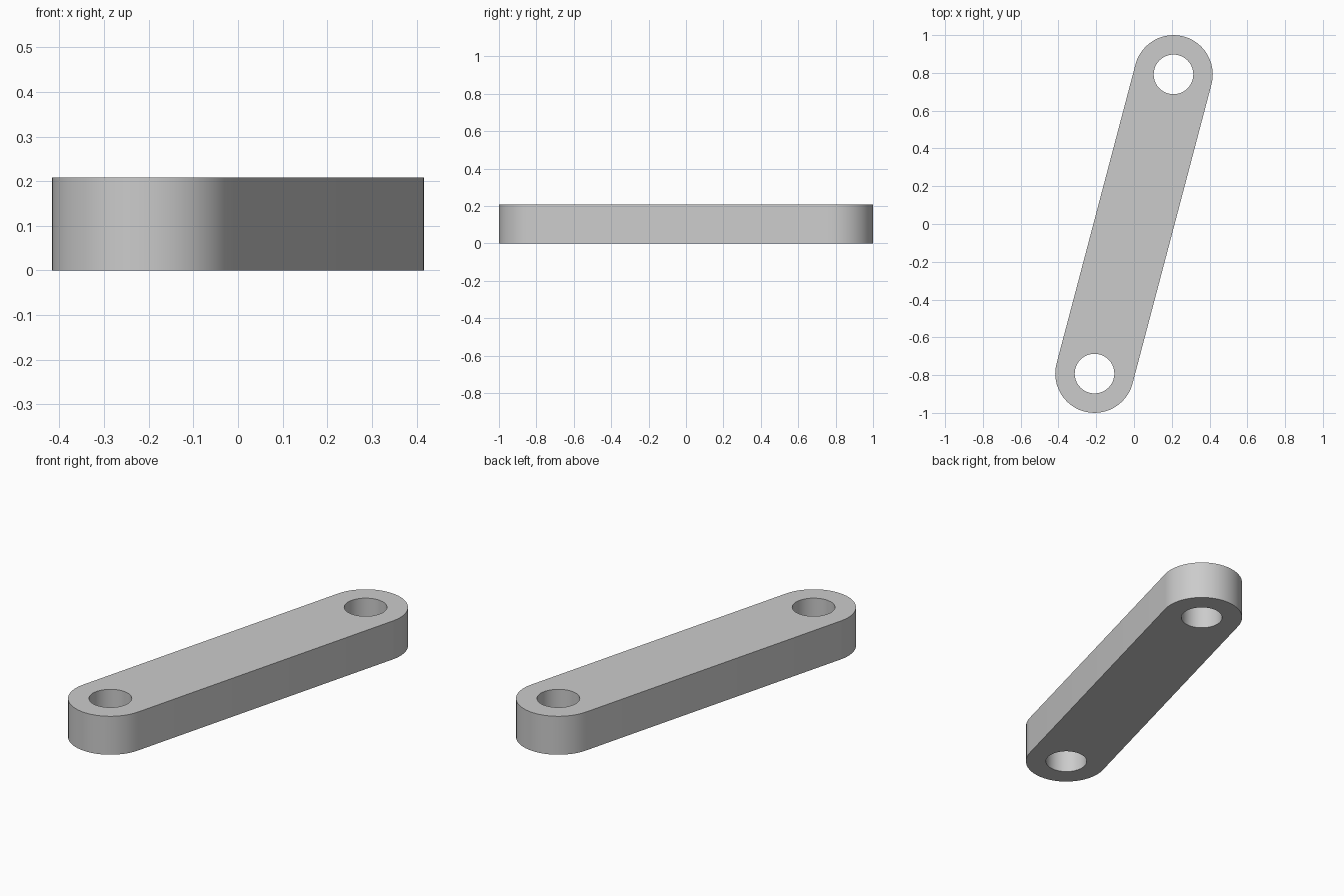
import bpy
import bmesh
from math import atan2, cos, sin, pi, radians
from mathutils import Vector

# Remove the default cube
cube = bpy.data.objects.get("Cube")
if cube:
    bpy.data.objects.remove(cube, do_unlink=True)

HEIGHT = 0.208
END_RADIUS = 0.208
HOLE_RADIUS = 0.105
CENTRE = Vector((0.209, 0.792))
TILT = atan2(CENTRE.y, CENTRE.x)

grey = bpy.data.materials.new("plain grey")
grey.use_nodes = True
colour = (0.6, 0.6, 0.6, 1)
grey.diffuse_color = colour
grey.node_tree.nodes["Principled BSDF"].inputs["Base Color"].default_value = colour


def arc(centre, radius, start, sweep, steps):
    angles = [start + sweep * i / steps for i in range(steps + 1)]
    return [centre + radius * Vector((cos(a), sin(a))) for a in angles]


def add_loop(curve, points):
    spline = curve.splines.new("POLY")
    spline.points.add(len(points) - 1)
    for target, p in zip(spline.points, points):
        target.co = (p.x, p.y, 0, 1)
    spline.use_cyclic_u = True


# Link bar profile: two round ends joined by straight tangents, with a pin hole in each
profile = bpy.data.curves.new("link_bar", "CURVE")
profile.dimensions = "2D"
profile.fill_mode = "BOTH"
profile.extrude = HEIGHT / 2
add_loop(profile, arc(CENTRE, END_RADIUS, TILT - pi / 2, pi, 24)
         + arc(-CENTRE, END_RADIUS, TILT + pi / 2, pi, 24))
for side in (1, -1):
    add_loop(profile, arc(side * CENTRE, HOLE_RADIUS, 0, 2 * pi, 40)[:-1])

bar = bpy.data.objects.new("link_bar", profile)
bpy.context.collection.objects.link(bar)
bpy.ops.object.select_all(action="DESELECT")
bar.select_set(True)
bpy.context.view_layer.objects.active = bar
bpy.ops.object.convert(target="MESH")
bar = bpy.context.object

# Weld the caps to the walls and rest the bar on the ground
bm = bmesh.new()
bm.from_mesh(bar.data)
bmesh.ops.remove_doubles(bm, verts=bm.verts[:], dist=0.0001)
bmesh.ops.translate(bm, verts=bm.verts[:], vec=(0, 0, HEIGHT / 2))
bmesh.ops.recalc_face_normals(bm, faces=bm.faces[:])
bm.to_mesh(bar.data)
bm.free()

bar.data.materials.clear()
bar.data.materials.append(grey)
bpy.ops.object.shade_smooth_by_angle(angle=radians(30))
